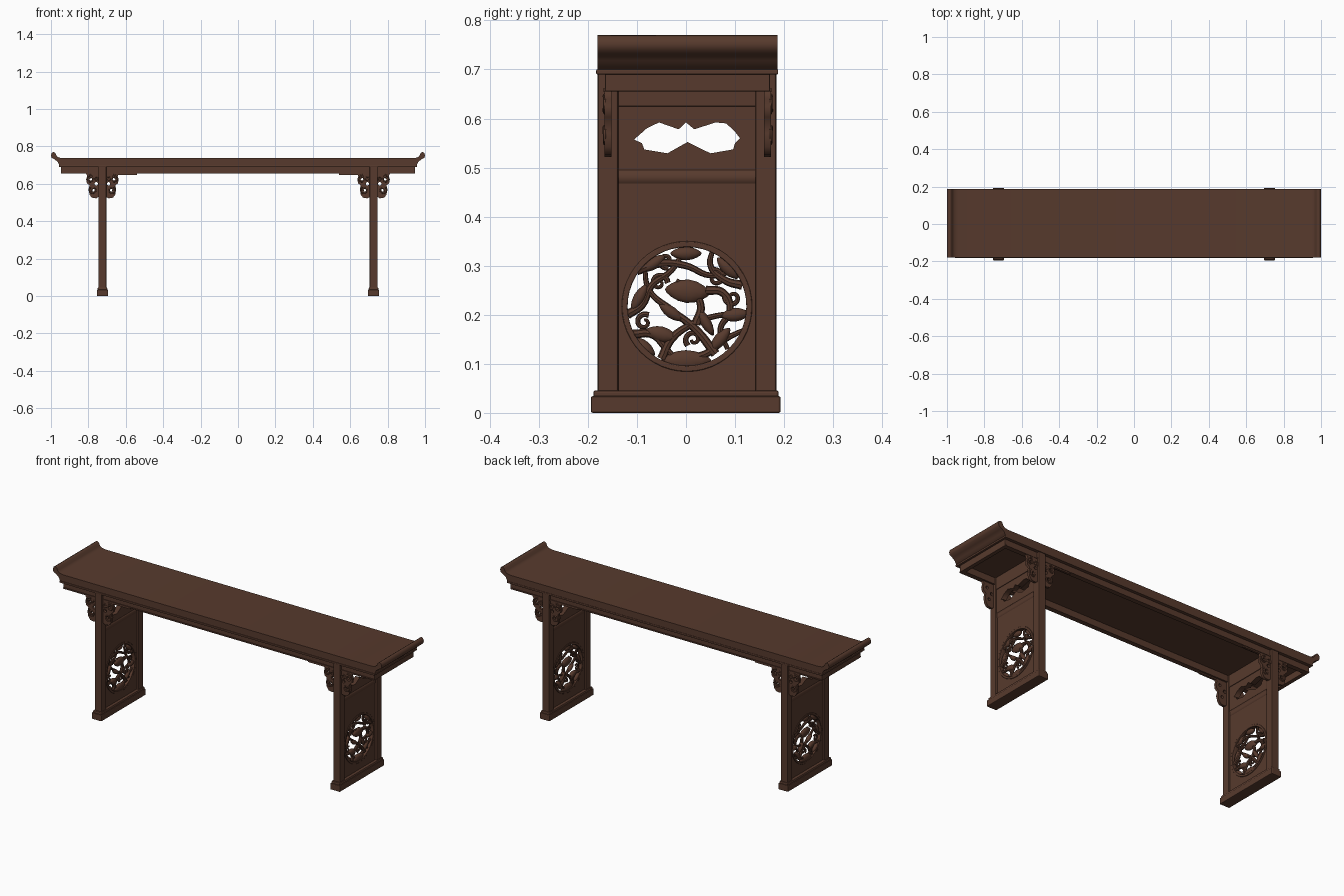
import bpy, math
from math import sin, cos, pi, radians
from mathutils import Matrix, Vector

cube = bpy.data.objects.get("Cube")
if cube:
    bpy.data.objects.remove(cube)

wood = bpy.data.materials.new("dark brown wood")
wood.use_nodes = True
COLOR = (0.095, 0.042, 0.026, 1)
wood.diffuse_color = COLOR
wood.node_tree.nodes["Principled BSDF"].inputs["Base Color"].default_value = COLOR

LEG_X, MID_Y = 0.725, 0.003
LEG_Y = (-0.159, 0.163)


def finish(ob, name, mirror=True, bevel=0, smooth=False):
    """Bake the placement, colour the part and mirror it to the other end."""
    bpy.context.view_layer.update()
    bpy.ops.object.select_all(action='DESELECT')
    ob.select_set(True)
    bpy.context.view_layer.objects.active = ob
    if ob.type == 'CURVE':
        bpy.ops.object.convert(target='MESH')
        ob = bpy.context.object
    ob.name = ob.data.name = name
    ob.data.transform(ob.matrix_world)
    ob.matrix_world = Matrix.Identity(4)
    ob.data.materials.clear()
    ob.data.materials.append(wood)
    if smooth:
        bpy.ops.object.shade_smooth_by_angle(angle=radians(40))
    if bevel:
        mod = ob.modifiers.new("bevel", 'BEVEL')
        mod.width, mod.segments = bevel, 2
    if mirror:
        ob.modifiers.new("mirror", 'MIRROR')
    return ob


def box(name, x, y, z, mirror=True, bevel=0.0):
    """Box given by its (low, high) range on each axis."""
    bpy.ops.mesh.primitive_cube_add(size=1, location=[sum(r) / 2 for r in (x, y, z)])
    ob = bpy.context.object
    ob.scale = [r[1] - r[0] for r in (x, y, z)]
    return finish(ob, name, mirror, bevel)


def plate(name, loops, thick, at, side=False, mirror=True, bevel=0.0):
    """Extruded outline with holes, in the xz plane or, for side, the yz plane."""
    cu = bpy.data.curves.new(name, 'CURVE')
    cu.dimensions, cu.fill_mode = '2D', 'BOTH'
    cu.extrude = thick / 2 - bevel
    cu.bevel_depth, cu.bevel_resolution, cu.offset = bevel, 1, -bevel
    for pts in loops:
        sp = cu.splines.new('POLY')
        sp.points.add(len(pts) - 1)
        for p, (a, b) in zip(sp.points, pts):
            p.co = (a, b, 0, 1)
        sp.use_cyclic_u = True
    ob = bpy.data.objects.new(name, cu)
    bpy.context.collection.objects.link(ob)
    ob.rotation_euler = (pi / 2, 0, pi / 2 if side else 0)
    ob.location = at
    return finish(ob, name, mirror)


def stem(name, pts, radius, taper=0.5):
    """Rounded, tapering branch through the given points."""
    cu = bpy.data.curves.new(name, 'CURVE')
    cu.dimensions, cu.bevel_depth = '3D', radius
    cu.bevel_resolution, cu.resolution_u, cu.use_fill_caps = 2, 6, True
    sp = cu.splines.new('BEZIER')
    sp.bezier_points.add(len(pts) - 1)
    for i, (bp, p) in enumerate(zip(sp.bezier_points, pts)):
        bp.co = p
        bp.handle_left_type = bp.handle_right_type = 'AUTO'
        bp.radius = 1 - taper * i / (len(pts) - 1)
    ob = bpy.data.objects.new(name, cu)
    bpy.context.collection.objects.link(ob)
    return finish(ob, name, smooth=True)


def circle(a, b, r, n=48):
    return [(a + r * cos(2 * pi * i / n), b + r * sin(2 * pi * i / n)) for i in range(n)]


def spiral(a, b, r, turns, start, sense=1, n=14):
    return [(a + r * (1 - .75 * i / n) * cos(start + sense * turns * 2 * pi * i / n),
             b + r * (1 - .75 * i / n) * sin(start + sense * turns * 2 * pi * i / n))
            for i in range(n + 1)]


# Table top with upswept ends
end = [(.955, .698), (.965, .718), (.98, .73), (.996, .738), (1, .752), (.995, .766),
       (.985, .77), (.976, .764), (.97, .75), (.96, .741), (.94, .737)]
plate("table_top", [end + [(-x, z) for x, z in reversed(end)]], .366,
      (0, MID_Y, 0), mirror=False)
box("top_lip", (-.958, .958), (-.183, .188), (.69, .7), False, .002)

# Apron: long boards, end boards and small beads
for name, y, out in (("front", -.165, -1), ("back", .171, 1)):
    inner = y - out * .022
    box(name + "_apron", (-.945, .945), sorted((y, inner)), (.655, .692), False, .002)
    box(name + "_apron_bead", (-.945, .945), sorted((y + out * .004, inner)),
        (.655, .661), False)
box("end_apron", (.925, .947), (-.165, .171), (.655, .692), bevel=.002)

# Legs and feet
for y in LEG_Y:
    box("leg", (LEG_X - .021, LEG_X + .021), (y - .021, y + .021), (.03, .694), bevel=.004)
box("foot", (LEG_X - .03, LEG_X + .03), (-.194, .193), (0, .034), bevel=.004)
box("foot_cap", (LEG_X - .026, LEG_X + .026), (-.189, .189), (.03, .046), bevel=.005)

# Side panel with a round window, and a top board with a cloud-shaped opening
CZ, R = .217, .126
plate("side_panel", [[(-.14, .04), (.144, .04), (.144, .5), (-.14, .5)],
                     circle(.002, CZ, R)], .02, (LEG_X, 0, 0), True)
cloud = [(-.106, .557), (-.08, .58), (-.055, .592), (-.015, .578), (0, .592), (.017, .578),
         (.06, .592), (.082, .59), (.1, .573), (.11, .56), (.1, .55), (.096, .537),
         (.05, .529), (.003, .552), (-.038, .529), (-.085, .537), (-.09, .55)]
plate("top_board", [[(-.14, .495), (.144, .495), (.144, .66), (-.14, .66)], cloud],
      .028, (LEG_X, 0, 0), True)
box("top_rail", (LEG_X - .017, LEG_X + .017), (-.14, .144), (.625, .694), bevel=.002)
plate("sloped_rail", [[(LEG_X - .014, .496), (LEG_X + .014, .496),
                       (LEG_X + .009, .46), (LEG_X - .009, .46)]], .282, (0, .002, 0))
plate("window_ring", [circle(.002, CZ, .133), circle(.002, CZ, .121)], .026,
      (LEG_X, 0, 0), True, bevel=.002)

# Carved foliage in the round window: stems as (y, z) paths
stems = [
    [(-.05, .11), (-.03, .15), (.01, .18), (.05, .195), (.115, .205)],
    [(.06, .12), (.02, .17), (-.03, .21), (-.075, .25), (-.085, .3)],
    [(-.12, .2), (-.09, .22), (-.07, .26), (-.03, .29), (0, .34)],
    [(.115, .26), (.08, .27), (.05, .3), (.055, .335)],
    [(.04, .25), (.075, .245), (.09, .21), (.07, .17), (.085, .13)],
    [(-.11, .16), (-.07, .16), (-.04, .13), (-.01, .1)],
    [(.02, .18), (.03, .22), (.01, .25), (-.02, .27)],
    [(.0, .11), (.04, .12), (.08, .15), (.12, .17)],
    [(-.1, .29), (-.05, .305), (.0, .3), (.05, .28), (.1, .29)],
]
for p in stems:
    stem("carved_stem", [(LEG_X, y, z) for y, z in p], .0095)
for y, z, r, start, sense in ((-.055, .265, .018, 0, 1), (.06, .275, .017, 2, -1),
                              (-.085, .185, .017, 1, 1), (.015, .15, .017, 4, -1),
                              (.095, .235, .016, 3, 1), (-.04, .31, .015, 5, -1)):
    stem("carved_tendril", [(LEG_X, a, b) for a, b in spiral(y, z, r, 1.1, start, sense)],
         .006)

# Leaves: y, z, half length, half width, tilt in degrees
for y, z, a, b, tilt in ((.003, .248, .046, .024, -5), (-.05, .16, .034, .016, -15),
                         (.1, .2, .03, .014, 5), (0, .325, .032, .014, 0),
                         (-.095, .235, .032, .012, 60), (.085, .295, .03, .013, -45),
                         (0, .106, .052, .022, 0), (.07, .15, .03, .013, 50),
                         (-.085, .135, .028, .012, -40), (-.065, .305, .028, .012, 35),
                         (.04, .185, .032, .011, -60), (-.03, .205, .03, .012, -35)):
    bpy.ops.mesh.primitive_uv_sphere_add(segments=14, ring_count=8, radius=1)
    leaf = bpy.context.object
    for v in leaf.data.vertices:  # pointed tips
        v.co.z *= 1 - .35 * abs(v.co.y) ** 2
    leaf.matrix_world = (Matrix.Translation((LEG_X, y, z))
                         @ Matrix.Rotation(radians(tilt), 4, 'X')
                         @ Matrix.Diagonal((.012, a, b, 1)))
    finish(leaf, "carved_leaf", smooth=True)

# Pierced scroll brackets beside each leg, under the apron
outline = [(0, .657), (.07, .657), (.062, .64), (.068, .625), (.064, .603), (.05, .592),
           (.054, .57), (.05, .542), (.038, .526), (.015, .522), (0, .53)]
holes = [circle(.043, .626, .008, 14), circle(.014, .6, .009, 14), circle(.03, .566, .008, 14)]
for y, face in ((-.159, -1), (.166, 1)):
    for d in (-1, 1):
        def place(pts):
            return [(LEG_X + d * (.019 + u), z) for u, z in pts]
        plate("scroll_bracket", [place(p) for p in [outline] + holes], .014, (0, y, 0))
        for u, z, r, start in ((.043, .626, .021, 2), (.03, .566, .021, 1), (.014, .625, .014, 4)):
            path = place(spiral(u, z, r, 1.3, start, -1))
            stem("bracket_scroll", [(a, y + face * .005, b) for a, b in path], .006)
    box("bracket_strip", (.54, LEG_X - .02), (y - .006, y + .006), (.648, .657))
